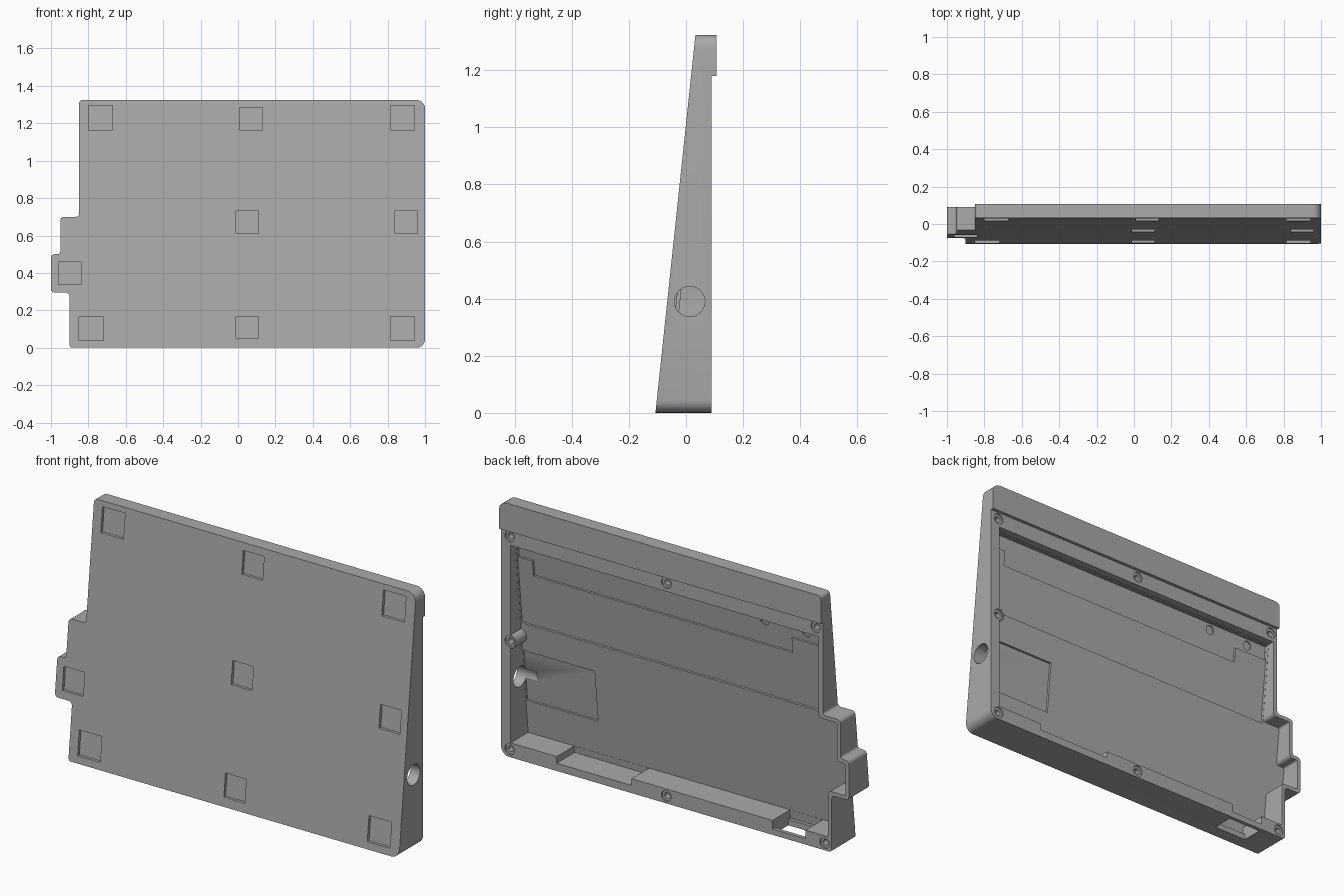
import bpy, math
from mathutils import Vector

cube = bpy.data.objects.get("Cube")
if cube:
    bpy.data.objects.remove(cube)

BACK, LIP, TOP = 0.09, 0.107, 1.324


def sloped(offset):
    """Plane parallel to the leaning front face, pushed back by offset."""
    return lambda z: -0.107 + 0.14 * z / TOP + offset


def flat(y):
    return lambda z: y


def rounded(points):
    """Outline with corners (x, z, radius) replaced by arcs."""
    out = []
    for i, (x, z, r) in enumerate(points):
        p = Vector((x, z))
        a = (Vector(points[i - 1][:2]) - p).normalized()
        b = (Vector(points[(i + 1) % len(points)][:2]) - p).normalized()
        if r == 0:
            out.append(p)
            continue
        centre = p + (a + b) * r
        for k in range(7):
            t = k * math.pi / 12
            out.append(centre - b * r * math.cos(t) - a * r * math.sin(t))
    return out


def rect(x0, x1, z0, z1):
    return [(x0, z0), (x1, z0), (x1, z1), (x0, z1)]


def circle(x, z, r, n=32):
    return [(x + r * math.cos(2 * math.pi * i / n),
             z + r * math.sin(2 * math.pi * i / n)) for i in range(n)]


def prism(name, outline, front, back):
    """Solid between two surfaces, outline running anticlockwise from the front."""
    n = len(outline)
    verts = [(x, front(z), z) for x, z in outline]
    verts += [(x, back(z), z) for x, z in outline]
    faces = [list(range(n)), list(range(2 * n - 1, n - 1, -1))]
    faces += [[(i + 1) % n, i, n + i, n + (i + 1) % n] for i in range(n)]
    mesh = bpy.data.meshes.new(name)
    mesh.from_pydata(verts, [], faces)
    obj = bpy.data.objects.new(name, mesh)
    bpy.context.scene.collection.objects.link(obj)
    return obj


def combine(target, tool, operation="DIFFERENCE"):
    """Apply one boolean and discard the tool."""
    mod = target.modifiers.new("shape", "BOOLEAN")
    mod.operation, mod.solver, mod.object = operation, "EXACT", tool
    graph = bpy.context.evaluated_depsgraph_get()
    mesh = bpy.data.meshes.new_from_object(target.evaluated_get(graph))
    target.modifiers.clear()
    target.data = mesh
    bpy.data.objects.remove(tool)


def cut(outline, front, back):
    combine(case, prism("cutter", outline, front, back))


# Wedge body with stepped tabs on the right side
case = prism("wedge_case", rounded([
    (-0.9, 0, 0.015), (1, 0, 0.045), (1, TOP, 0.045), (-0.85, TOP, 0.02),
    (-0.85, 0.7, 0.015), (-0.95, 0.7, 0.02), (-0.95, 0.5, 0.015),
    (-1, 0.5, 0.02), (-1, 0.295, 0.02), (-0.9, 0.295, 0.02)]),
    sloped(0), flat(LIP))

# Lower the rim everywhere below the top lip
cut(rect(-1.2, 1.2, -0.2, 1.18), flat(BACK), flat(0.3))

# Main cavity, open at the back
cut(rounded([
    (-0.88, 0.075, 0), (0.945, 0.075, 0), (0.945, 1.1, 0), (-0.825, 1.1, 0),
    (-0.825, 0.68, 0.02), (-0.93, 0.68, 0.01), (-0.93, 0.48, 0.02),
    (-0.98, 0.48, 0.01), (-0.98, 0.315, 0.01), (-0.88, 0.315, 0.02)]),
    sloped(0.045), flat(0.3))

# Stepped floor, and the side pocket
cut(rect(-0.824, 0.944, 0.67, 1.099), sloped(0.032), flat(0.08))
cut([(-0.823, 1.02), (-0.63, 1.02), (-0.63, 0.94), (0.86, 0.94),
     (0.86, 1.02), (0.943, 1.02), (0.943, 1.098), (-0.823, 1.098)],
    sloped(0.02), flat(0.08))
cut(rect(0.53, 0.944, 0.25, 0.52), sloped(0.033), flat(0.08))
for x in (-0.47, -0.71):
    cut(circle(x, 1.065, 0.024), sloped(0.012), flat(0.08))

# Notches in the bottom bar and the slot through the underside
cut(rect(0.25, 0.68, 0.04, 0.1), sloped(0.046), flat(0.3))
cut(rect(-0.75, -0.56, 0.03, 0.1), sloped(0.046), flat(0.3))
cut(rect(-0.75, -0.56, -0.1, 0.1), flat(-0.04), flat(0.07))

# Free-standing screw post beside the left wall
combine(case, prism("post", circle(0.95, 0.6, 0.036), sloped(0.02),
                    flat(BACK)), "UNION")

# Counterbored screw holes
for x, z in [(0.95, 1.145), (0.05, 1.145), (-0.81, 1.145), (0.95, 0.6),
             (0.95, 0.04), (0.05, 0.038), (-0.86, 0.038)]:
    cut(circle(x, z, 0.028), flat(BACK - 0.008), flat(0.3))
    cut(circle(x, z, 0.015), flat(BACK - 0.04), flat(0.3))

# Round opening in the left wall
hole = prism("cutter", circle(0, 0, 0.053, 48), flat(-0.1), flat(0.1))
hole.rotation_euler = (0, 0, math.pi / 2)
hole.location = (0.98, 0.013, 0.39)
combine(case, hole)

# Square foot recesses in the front
for x, z, s in [(-0.735, 1.23, 0.13), (0.07, 1.225, 0.12), (0.88, 1.23, 0.13),
                (0.05, 0.67, 0.12), (0.9, 0.67, 0.12), (-0.9, 0.397, 0.12),
                (-0.785, 0.103, 0.13), (0.05, 0.108, 0.12), (0.88, 0.103, 0.13)]:
    h = s / 2
    cut(rect(x - h, x + h, z - h, z + h), sloped(-0.1), sloped(0.015))

# Single grey plastic
mat = bpy.data.materials.new("grey_plastic")
mat.use_nodes = True
colour = (0.4, 0.4, 0.4, 1)
mat.diffuse_color = colour
mat.node_tree.nodes["Principled BSDF"].inputs["Base Color"].default_value = colour
case.data.materials.clear()
case.data.materials.append(mat)

bpy.ops.object.select_all(action="DESELECT")
case.select_set(True)
bpy.context.view_layer.objects.active = case
bpy.ops.object.shade_smooth_by_angle(angle=math.radians(30))
